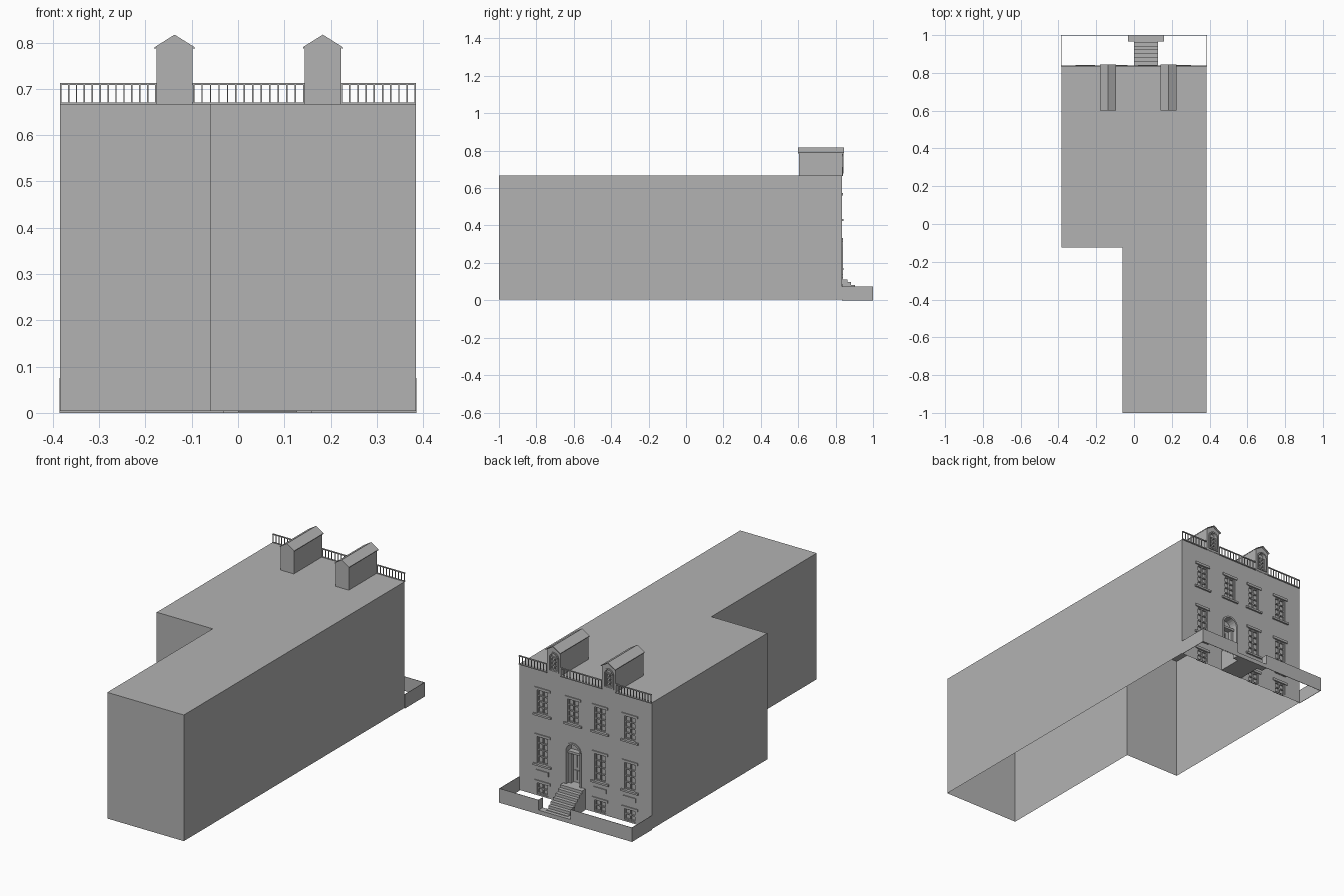
import bpy, bmesh, math
from mathutils import Vector

cube = bpy.data.objects.get("Cube")
if cube:
    bpy.data.objects.remove(cube, do_unlink=True)

grey = bpy.data.materials.new("plain_grey")
grey.use_nodes = True
grey.diffuse_color = (0.45, 0.45, 0.45, 1)
grey.node_tree.nodes["Principled BSDF"].inputs["Base Color"].default_value = grey.diffuse_color

FRONT = 0.834          # plane of the street facade
BASE, ROOF = 0.004, 0.667


def finish(name, bm):
    mesh = bpy.data.meshes.new(name)
    bm.to_mesh(mesh)
    bm.free()
    mesh.materials.append(grey)
    ob = bpy.data.objects.new(name, mesh)
    bpy.context.collection.objects.link(ob)
    return ob


def sweep(name, ring, offset, start=True, end=True, skip=(), inward=False):
    """Extrude a ring of points along offset, with optional caps and open sides."""
    bm = bmesh.new()
    a = [bm.verts.new(p) for p in ring]
    b = [bm.verts.new(Vector(p) + Vector(offset)) for p in ring]
    n = len(ring)
    for i in range(n):
        if i not in skip:
            j = (i + 1) % n
            bm.faces.new((a[i], a[j], b[j], b[i]))
    if start:
        bm.faces.new(a)
    if end:
        bm.faces.new(b)
    bmesh.ops.recalc_face_normals(bm, faces=bm.faces)
    if inward:
        bmesh.ops.reverse_faces(bm, faces=bm.faces)
    return finish(name, bm)


def box(name, x0, x1, y0, y1, z0, z1):
    ring = [(x0, y0, z0), (x1, y0, z0), (x1, y1, z0), (x0, y1, z0)]
    return sweep(name, ring, (0, 0, z1 - z0))


def sheet(name, outer, holes, y, thick=0):
    """Flat upright panel facing the street, pierced by holes."""
    bm = bmesh.new()
    for loop in [outer] + holes:
        vs = [bm.verts.new((x, y, z)) for x, z in loop]
        for i, v in enumerate(vs):
            bm.edges.new((v, vs[(i + 1) % len(vs)]))
    bmesh.ops.triangle_fill(bm, use_beauty=True, edges=bm.edges[:], normal=(0, 1, 0))
    bm.normal_update()
    bmesh.ops.reverse_faces(bm, faces=[f for f in bm.faces if f.normal.y < 0])
    ob = finish(name, bm)
    if thick:
        ob.modifiers.new("thickness", 'SOLIDIFY').thickness = thick
    return ob


def rect(cx, w, z0, z1):
    return [(cx - w / 2, z0), (cx + w / 2, z0), (cx + w / 2, z1), (cx - w / 2, z1)]


def arch(cx, w, z0, z1, n=10):
    r = w / 2
    curve = [(cx + r * math.cos(math.pi * i / n), z1 - r + r * math.sin(math.pi * i / n))
             for i in range(n + 1)]
    return [(cx - r, z0), (cx + r, z0)] + curve


def recess(name, outline, y, depth):
    sweep(name, [(x, y, z) for x, z in outline], (0, -depth, 0), start=False, inward=True)


def sash(name, cx, w, z0, z1, y, bars):
    """Frame edges, a centre mullion and cross bars inside an opening."""
    t = 0.006
    for x in (cx - w / 2 + t / 2, cx, cx + w / 2 - t / 2):
        box(name + "_mullion", x - t / 2, x + t / 2, y - 0.012, y - 0.004, z0, z1)
    for i in range(bars + 1):
        z = z0 + (z1 - z0 - t) * i / bars
        box(name + "_bar", cx - w / 2, cx + w / 2, y - 0.012, y - 0.005, z, z + t)


# Main house: L-shaped shell, open underneath, facade added separately
footprint = [(0.385, FRONT), (-0.385, FRONT), (-0.385, -0.125),
             (-0.06, -0.125), (-0.06, -1), (0.385, -1)]
sweep("house_shell", [(x, y, BASE) for x, y in footprint], (0, 0, ROOF - BASE),
      start=False, skip=(0,))

# Windows: column positions, and rows as (columns, bottom, top, bars)
columns = [0.25, 0.072, -0.085, -0.258]
DOOR_X = columns[1]
others = [c for c in columns if c != DOOR_X]
rows = [("upper_window", columns, 0.435, 0.56, 4),
        ("main_window", others, 0.172, 0.315, 4),
        ("basement_window", others, 0.012, 0.072, 2)]
W = 0.066
holes = []
for name, xs, z0, z1, bars in rows:
    for cx in xs:
        hole = rect(cx, W, z0, z1)
        holes.append(hole)
        recess(name + "_recess", hole, FRONT, 0.014)
        sash(name, cx, W, z0, z1, FRONT, bars)
        box(name + "_lintel", cx - 0.046, cx + 0.046, FRONT, FRONT + 0.005, z1, z1 + 0.013)
        if name != "basement_window":
            box(name + "_sill", cx - 0.051, cx + 0.051, FRONT, FRONT + 0.009, z0 - 0.01, z0)
        if name == "main_window":
            box("apron_panel", cx - 0.036, cx + 0.036, FRONT, FRONT + 0.005, 0.118, 0.14)

# Arched doorway with door leaf, transom and pilasters
door_hole = arch(DOOR_X, 0.078, 0.11, 0.325)
holes.append(door_hole)
recess("doorway_recess", door_hole, FRONT, 0.04)
sheet("doorway_trim", arch(DOOR_X, 0.096, 0.11, 0.334), [arch(DOOR_X, 0.078, 0.1101, 0.325)],
      FRONT + 0.005, 0.005)
box("transom", DOOR_X - 0.039, DOOR_X + 0.039, FRONT - 0.04, FRONT - 0.012, 0.268, 0.28)
for side in (-1, 1):
    x = DOOR_X + side * 0.03
    box("door_pilaster", x - 0.006, x + 0.006, FRONT - 0.038, FRONT - 0.018, 0.11, 0.268)
    x = DOOR_X + side * 0.011
    for z0, z1 in ((0.125, 0.175), (0.19, 0.255)):
        box("door_panel", x - 0.008, x + 0.008, FRONT - 0.04, FRONT - 0.036, z0, z1)

sheet("facade", rect(0, 0.77, BASE, ROOF), holes, FRONT)

# Dormers: gabled body, arched window and overhanging roof
BACK = 0.603
dormers = [-0.137, 0.183]
for cx in dormers:
    gable = [(cx - 0.039, ROOF), (cx + 0.039, ROOF), (cx + 0.039, 0.79),
             (cx, 0.813), (cx - 0.039, 0.79)]
    sweep("dormer_body", [(x, BACK, z) for x, z in gable], (0, FRONT + 0.002 - BACK, 0),
          end=False, skip=(0,))
    opening = arch(cx, 0.044, 0.685, 0.775)
    sheet("dormer_front", gable, [opening], FRONT + 0.002)
    recess("dormer_recess", opening, FRONT + 0.002, 0.014)
    sheet("dormer_trim", arch(cx, 0.058, 0.678, 0.782), [opening], FRONT + 0.007, 0.005)
    sash("dormer_sash", cx, 0.044, 0.685, 0.753, FRONT + 0.002, 3)
    chevron = [(cx - 0.043, 0.786), (cx, 0.812), (cx + 0.043, 0.786),
               (cx + 0.043, 0.79), (cx, 0.817), (cx - 0.043, 0.79)]
    sweep("dormer_roof", [(x, BACK - 0.003, z) for x, z in chevron], (0, 0.245, 0))

# Roof railing, broken by the dormers
stops = [-0.385] + [c + s * 0.039 for c in dormers for s in (-1, 1)] + [0.385]
for x0, x1 in zip(stops[::2], stops[1::2]):
    box("railing_top", x0, x1, FRONT, FRONT + 0.006, 0.708, 0.713)
    box("railing_foot", x0, x1, FRONT, FRONT + 0.006, ROOF - 0.002, ROOF + 0.003)
    n = round((x1 - x0) / 0.018)
    for i in range(n + 1):
        x = x0 + 0.002 + (x1 - x0 - 0.004) * i / n
        box("baluster", x - 0.0015, x + 0.0015, FRONT + 0.001, FRONT + 0.005, ROOF, 0.71)

# Entrance stairs: stepped side profile, with a wide bottom step
STEPS, RISE, RUN = 7, 0.0145, 0.0195
profile = [(0, FRONT, 0.002), (0, FRONT, 0.112)]
y, z = FRONT + 0.03, 0.112
for i in range(STEPS):
    profile += [(0, y, z), (0, y, z - RISE)]
    y, z = y + RUN, z - RISE
profile += [(0, 1, profile[-1][2]), (0, 1, 0.002)]
sweep("stairs", profile, (0.127, 0, 0))
box("bottom_step", -0.03, 0.158, 0.965, 1.0, 0, 0.022)

# Low street wall: thin upright sheets around the sunken yard
TOP = 0.075
for x0, x1 in ((-0.385, -0.03), (0.158, 0.385)):
    sheet("street_wall", [(x0, 0), (x1, 0), (x1, TOP), (x0, TOP)], [], 1.0, 0.002)
for x, y0 in ((-0.385, FRONT), (0.385, FRONT), (-0.03, 0.965), (0.158, 0.965)):
    box("side_wall", x - 0.001, x + 0.001, y0, 1.0, 0, TOP)
